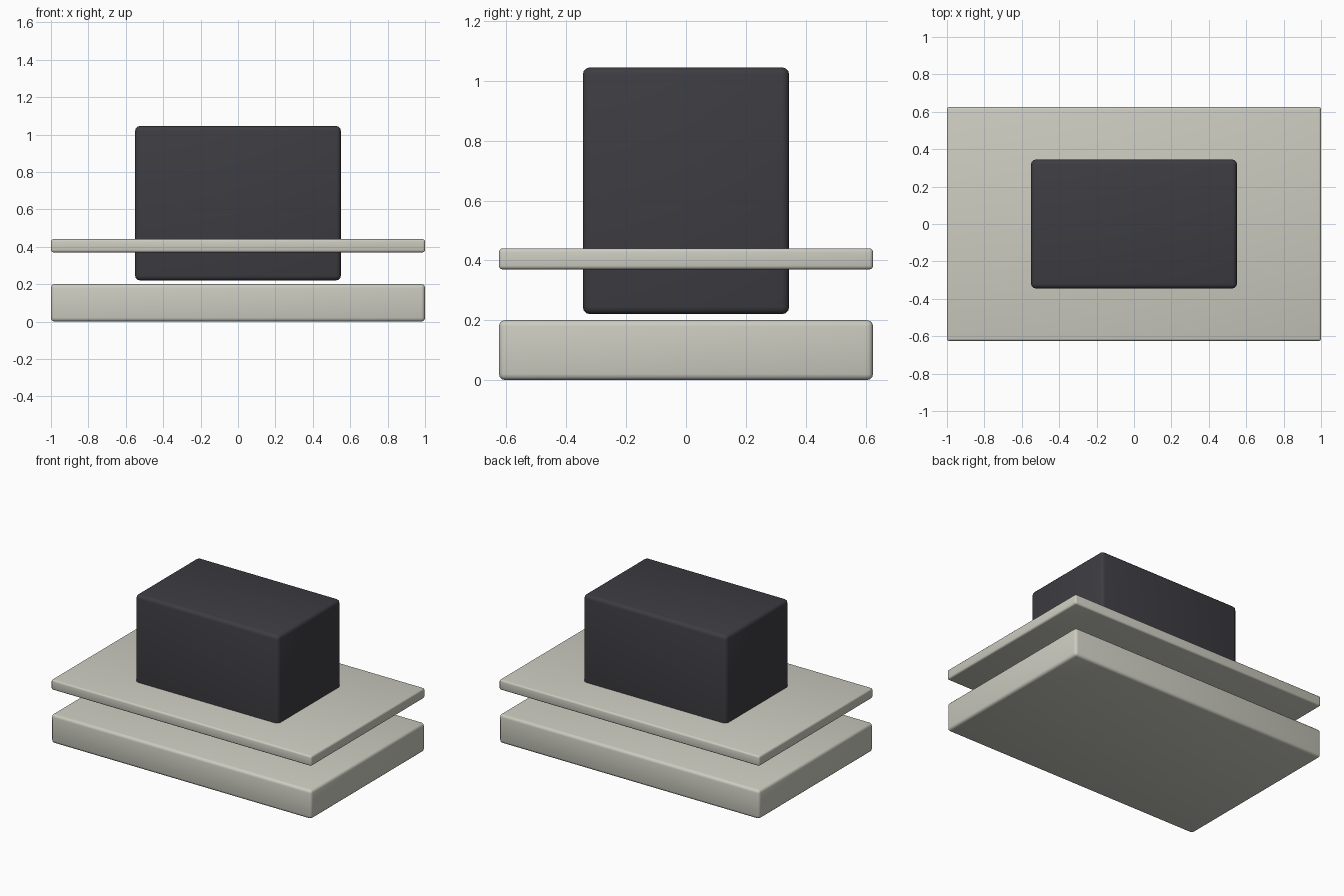
import bpy
import math

cube = bpy.data.objects.get("Cube")
if cube:
    bpy.data.objects.remove(cube, do_unlink=True)


def make_material(name, rgb):
    mat = bpy.data.materials.new(name)
    mat.use_nodes = True
    color = (*rgb, 1.0)
    mat.diffuse_color = color
    mat.node_tree.nodes["Principled BSDF"].inputs["Base Color"].default_value = color
    return mat


def rounded_box(name, width, depth, bottom, top, radius, mat):
    """Box centred on the z axis with softly rounded edges."""
    bpy.ops.mesh.primitive_cube_add(size=1, location=(0, 0, (bottom + top) / 2))
    obj = bpy.context.object
    obj.name = name
    obj.scale = (width, depth, top - bottom)
    bpy.ops.object.transform_apply(location=False, rotation=False, scale=True)
    obj.data.materials.append(mat)
    bevel = obj.modifiers.new("Rounded edges", "BEVEL")
    bevel.width = radius
    bevel.segments = 3
    bpy.ops.object.modifier_apply(modifier=bevel.name)
    bpy.ops.object.shade_smooth_by_angle(angle=math.radians(40))
    return obj


stone = make_material("pale warm grey", (0.60, 0.60, 0.53))
charcoal = make_material("charcoal", (0.047, 0.046, 0.054))

# Thick base, thin floating shelf and the block that passes through it
rounded_box("base_slab", 2.0, 1.25, 0.0, 0.2, 0.02, stone)
rounded_box("upper_plate", 2.0, 1.25, 0.37, 0.44, 0.012, stone)
rounded_box("centre_block", 1.1, 0.69, 0.22, 1.045, 0.025, charcoal)
